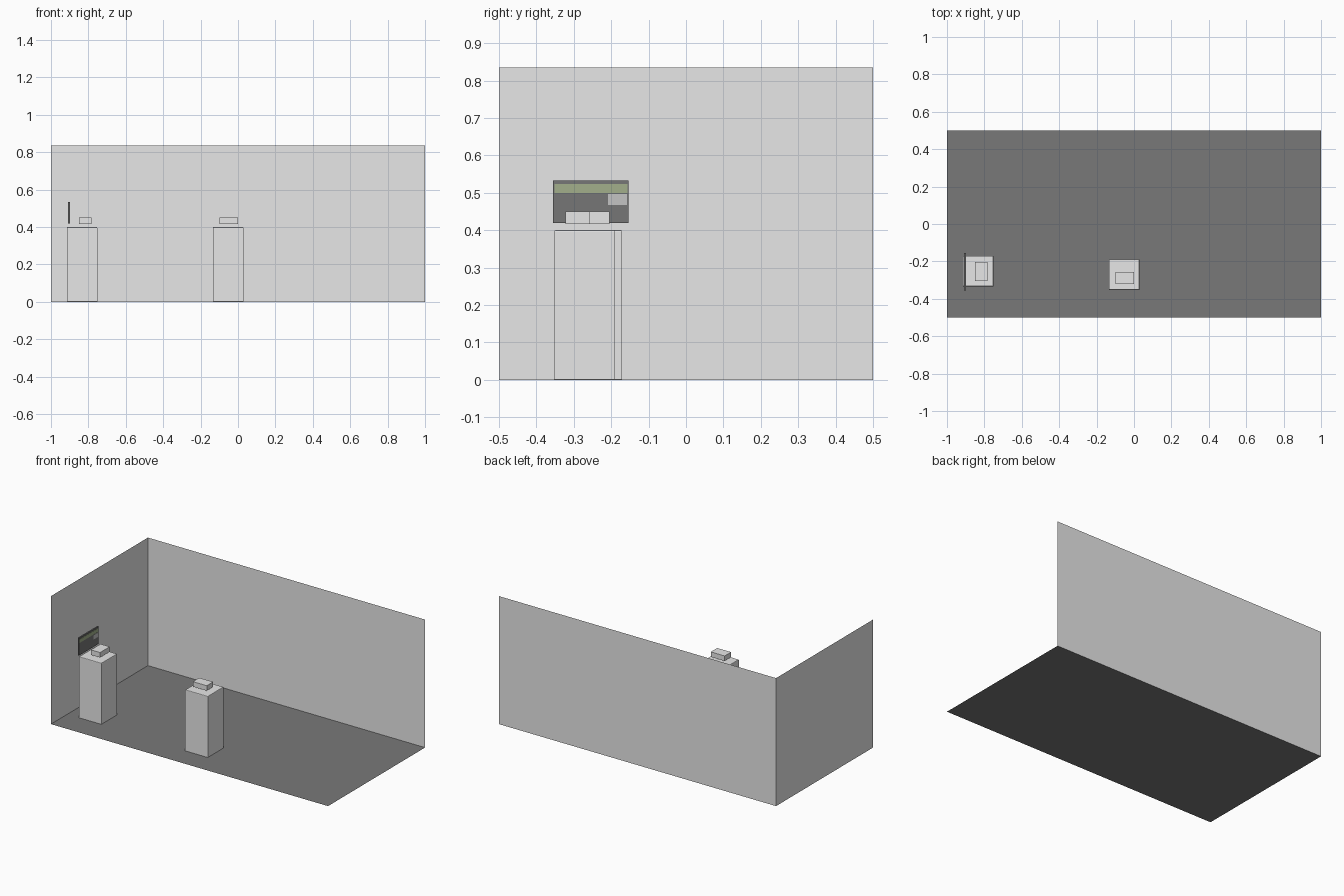
import bpy
import bmesh
from mathutils import Vector

cube = bpy.data.objects.get("Cube")
if cube:
    bpy.data.objects.remove(cube, do_unlink=True)


def material(name, r, g, b):
    mat = bpy.data.materials.new(name)
    mat.use_nodes = True
    mat.diffuse_color = (r, g, b, 1)
    mat.node_tree.nodes["Principled BSDF"].inputs["Base Color"].default_value = (r, g, b, 1)
    return mat


light_grey = material("light grey", 0.8, 0.8, 0.8)
dark_grey = material("dark grey", 0.19, 0.19, 0.19)
panel_grey = material("panel grey", 0.18, 0.18, 0.18)
green = material("sage green", 0.36, 0.43, 0.26)
pale_grey = material("pale grey", 0.55, 0.55, 0.55)


def add_object(name, bm, mat):
    mesh = bpy.data.meshes.new(name)
    bm.to_mesh(mesh)
    bm.free()
    mesh.materials.append(mat)
    obj = bpy.data.objects.new(name, mesh)
    bpy.context.collection.objects.link(obj)
    return obj


def sheet(name, corner, side_a, side_b, mat):
    """Single rectangular face spanned by two sides."""
    c, a, b = Vector(corner), Vector(side_a), Vector(side_b)
    bm = bmesh.new()
    bm.faces.new([bm.verts.new(p) for p in (c, c + a, c + a + b, c + b)])
    return add_object(name, bm, mat)


def box(name, low, high, mat, top_bevel=0):
    """Box between two corners, with optionally rounded top edges."""
    low, high = Vector(low), Vector(high)
    bm = bmesh.new()
    bmesh.ops.create_cube(bm, size=1)
    for v in bm.verts:
        v.co = (low + high) / 2 + v.co * (high - low)
    if top_bevel:
        top = [e for e in bm.edges if all(v.co.z > high.z - 0.001 for v in e.verts)]
        bmesh.ops.bevel(bm, geom=top, offset=top_bevel, segments=2,
                        profile=0.5, affect='EDGES')
    return add_object(name, bm, mat)


# Room: floor, back wall and right wall
height = 0.835
sheet("floor", (-1, -0.5, 0), (2, 0, 0), (0, 1, 0), dark_grey)
sheet("back_wall", (-1, 0.5, 0), (2, 0, 0), (0, 0, height), light_grey)
sheet("right_wall", (-1, -0.5, 0), (0, 1, 0), (0, 0, height), light_grey)

# Two pedestals, each with a small block hovering just above
half = 0.0815
for name, x, y, block_x, block_y, bx, by in (
        ("right", -0.834, -0.252, -0.816, -0.254, 0.033, 0.05),
        ("middle", -0.053, -0.271, -0.05, -0.289, 0.05, 0.033)):
    box(name + "_pedestal", (x - half, y - half, 0.001),
        (x + half, y + half, 0.4), light_grey, top_bevel=0.004)
    box(name + "_display_block", (block_x - bx, block_y - by, 0.417),
        (block_x + bx, block_y + by, 0.45), light_grey)

# Information panel with a header band and a picture plate
front = -0.899
box("panel", (-0.908, -0.355, 0.419), (front, -0.154, 0.533), panel_grey)
box("panel_header", (front, -0.351, 0.5), (front + 0.002, -0.156, 0.524), green)
box("panel_picture", (front, -0.208, 0.467), (front + 0.002, -0.158, 0.497), pale_grey)
